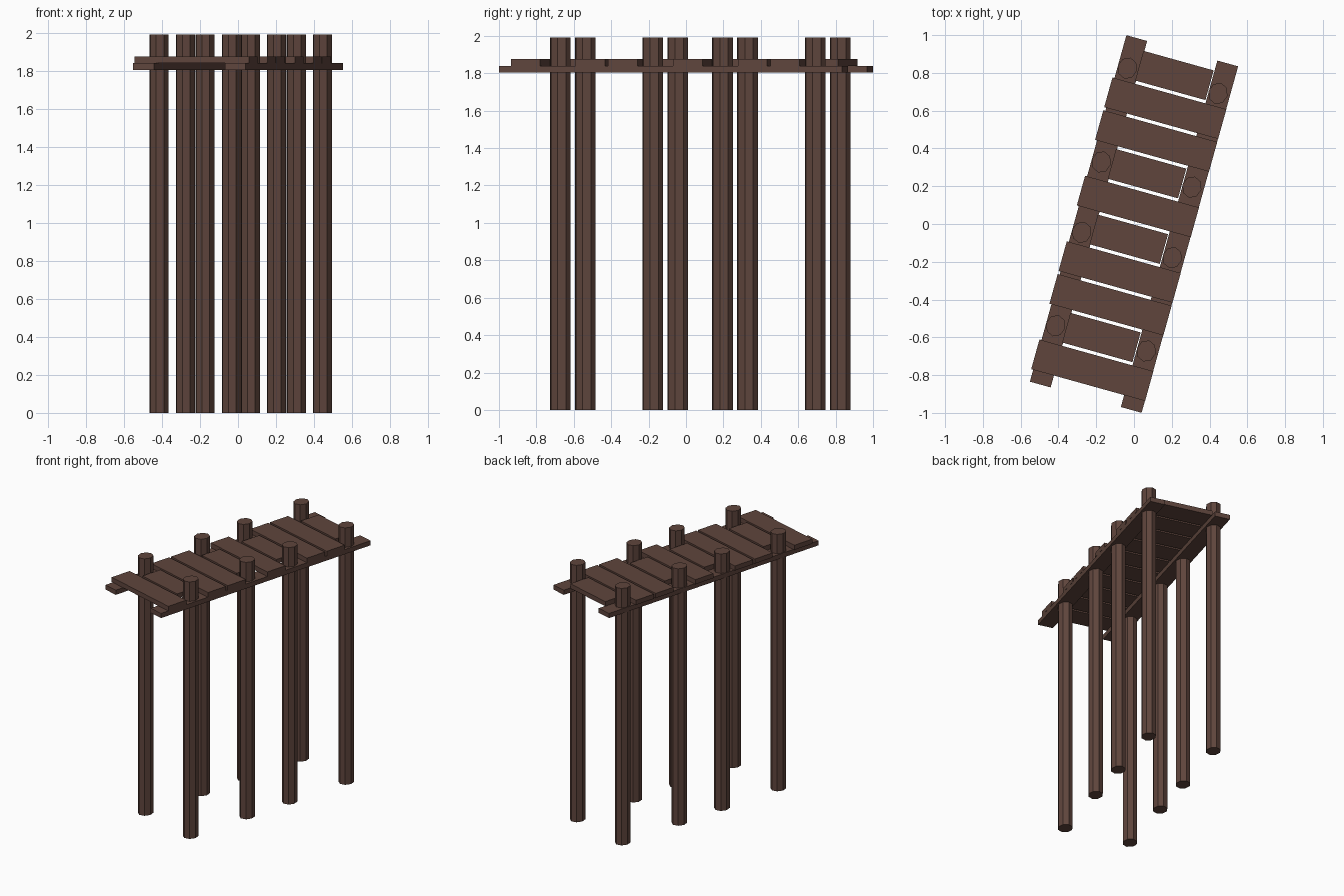
import bpy, bmesh
from math import radians
from mathutils import Matrix

if "Cube" in bpy.data.objects:
    bpy.data.objects.remove(bpy.data.objects["Cube"])

TURN = Matrix.Rotation(radians(-15.57), 4, 'Z')  # whole dock is turned in plan

wood = bpy.data.materials.new("dark_wood")
wood.diffuse_color = (0.115, 0.060, 0.046, 1)
wood.use_nodes = True
wood.node_tree.nodes["Principled BSDF"].inputs["Base Color"].default_value = wood.diffuse_color


def finish(name, bm):
    bm.transform(TURN)
    mesh = bpy.data.meshes.new(name)
    bm.to_mesh(mesh)
    bm.free()
    mesh.materials.append(wood)
    bpy.context.collection.objects.link(bpy.data.objects.new(name, mesh))


def board(name, center, size):
    bm = bmesh.new()
    bmesh.ops.create_cube(bm, size=1, matrix=Matrix.Translation(center) @ Matrix.Diagonal((*size, 1)))
    finish(name, bm)


def post(name, x, y):
    bm = bmesh.new()
    bmesh.ops.create_cone(bm, cap_ends=True, segments=8, radius1=1, radius2=1, depth=1,
                          matrix=Matrix.Translation((x, y, 0.995)) @ Matrix.Diagonal((0.052, 0.058, 1.99, 1)))
    finish(name, bm)


# Side rails and the posts that pass through them
for side, s in (("left", -1), ("right", 1)):
    board(f"{side}_rail", (s * 0.25, 0, 1.822), (0.114, 1.904, 0.036))
    for i, y in enumerate((0.785, 0.27, -0.117, -0.63)):
        post(f"{side}_post_{i + 1}", s * 0.249 - 0.006, y)

# Deck planks: short ones fit between the posts
for i in range(10):
    length = 0.386 if i in (0, 3, 5, 8) else 0.626
    board(f"deck_plank_{i + 1}", (-0.005, 0.815 - 0.18 * i, 1.858), (length, 0.163, 0.036))
